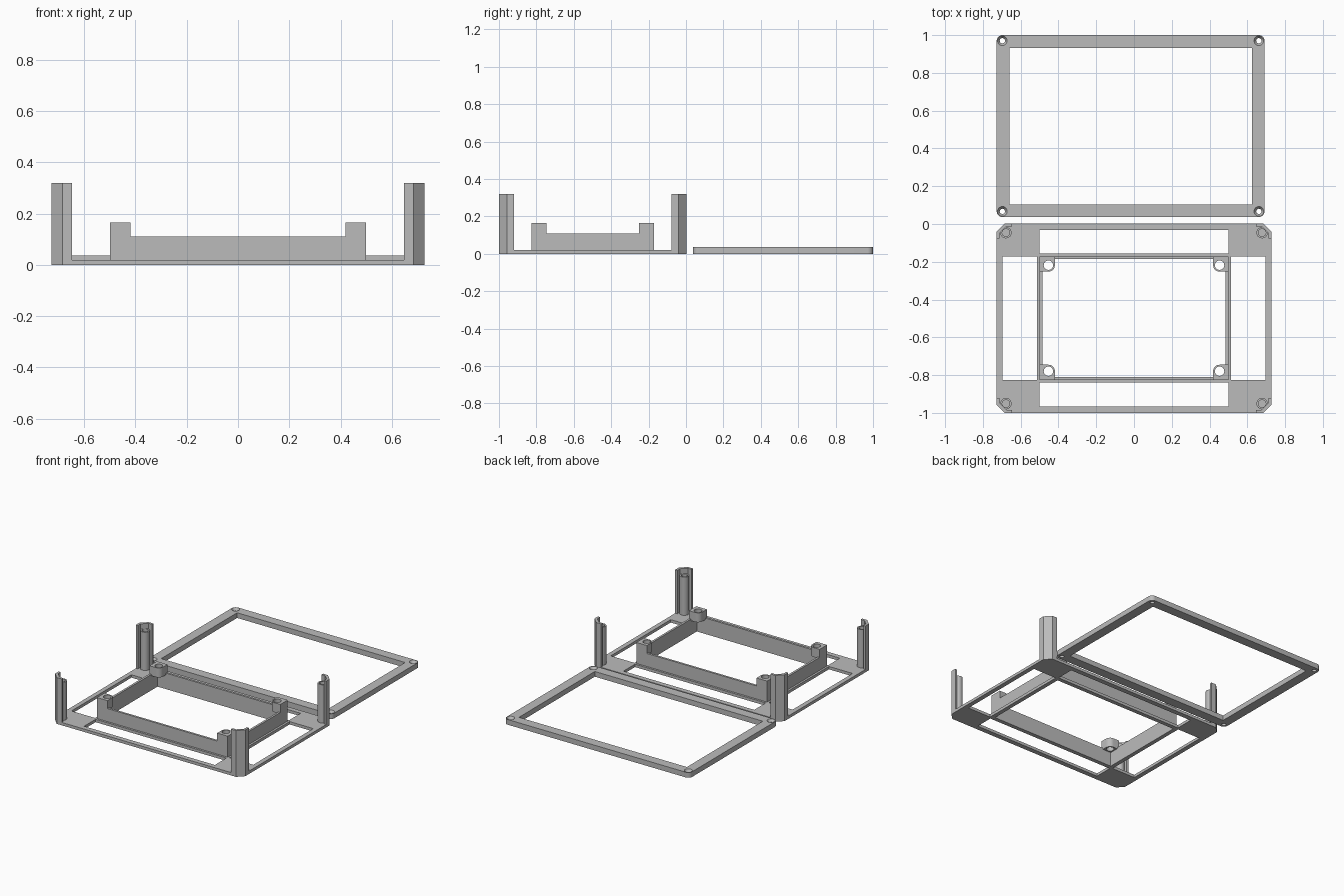
import bpy
import bmesh
from math import cos, sin, pi, radians
from mathutils import Vector

old = bpy.data.objects.get("Cube")
if old:
    bpy.data.objects.remove(old, do_unlink=True)

grey = bpy.data.materials.new("plain grey")
grey.use_nodes = True
grey.diffuse_color = (0.5, 0.5, 0.5, 1)
grey.node_tree.nodes["Principled BSDF"].inputs["Base Color"].default_value = (0.5, 0.5, 0.5, 1)


def finish(ob):
    ob.data.materials.clear()
    ob.data.materials.append(grey)
    bpy.ops.object.select_all(action='DESELECT')
    ob.select_set(True)
    bpy.context.view_layer.objects.active = ob
    bpy.ops.object.shade_smooth_by_angle(angle=radians(30))


def arc(x, y, r, start=0, end=2 * pi, n=24, closed=True):
    steps = n if closed else n + 1
    return [(x + r * cos(start + (end - start) * i / n),
             y + r * sin(start + (end - start) * i / n)) for i in range(steps)]


def rect(x0, x1, y0, y1):
    return [(x0, y0), (x1, y0), (x1, y1), (x0, y1)]


def plate(name, loops, z0, z1):
    """Extrude an outline; further loops become through holes."""
    curve = bpy.data.curves.new(name, 'CURVE')
    curve.dimensions = '2D'
    curve.fill_mode = 'BOTH'
    curve.extrude = (z1 - z0) / 2
    for loop in loops:
        s = curve.splines.new('POLY')
        s.points.add(len(loop) - 1)
        for p, (x, y) in zip(s.points, loop):
            p.co = (x, y, 0, 1)
        s.use_cyclic_u = True
    tmp = bpy.data.objects.new(name + "_outline", curve)
    bpy.context.collection.objects.link(tmp)
    deps = bpy.context.evaluated_depsgraph_get()
    mesh = bpy.data.meshes.new_from_object(tmp.evaluated_get(deps))
    bpy.data.objects.remove(tmp, do_unlink=True)
    bm = bmesh.new()
    bm.from_mesh(mesh)
    bmesh.ops.translate(bm, verts=bm.verts, vec=Vector((0, 0, (z0 + z1) / 2)))
    bmesh.ops.remove_doubles(bm, verts=bm.verts, dist=1e-5)
    bmesh.ops.recalc_face_normals(bm, faces=bm.faces)
    bm.to_mesh(mesh)
    bm.free()
    ob = bpy.data.objects.new(name, mesh)
    bpy.context.collection.objects.link(ob)
    finish(ob)
    return ob


# Base plate with chamfered corners and five windows
W, FRONT, BACK, C = 0.727, -1.0, 0.003, 0.042
BASE_H, TOP = 0.02, 0.32
outline = [(-W + C, FRONT), (W - C, FRONT), (W, FRONT + C), (W, BACK - C),
           (W - C, BACK), (-W + C, BACK), (-W, BACK - C), (-W, FRONT + C)]
wx, wf, wb, wt = 0.5, -0.826, -0.171, 0.015
windows = [rect(-wx + wt, wx - wt, wf + wt, wb - wt),
           rect(-wx, wx, BACK - 0.16, BACK - 0.034),
           rect(-wx, wx, FRONT + 0.034, FRONT + 0.16),
           rect(-0.695, -0.514, wf, wb), rect(0.514, 0.695, wf, wb)]
plate("base_plate", [outline] + windows, 0, BASE_H)

# Inner wall standing around the central opening
plate("inner_wall", [rect(-wx, wx, wf, wb), windows[0]], BASE_H, 0.11)

# Corner parts, placed by mirroring about the base centre
LID_H, SHELL, ARM = 0.036, 0.016, 0.08
for sx, side in ((1, "left"), (-1, "right")):
    for sy, end in ((1, "back"), (-1, "front")):
        tag = f"{end}_{side}"

        def place(points, cx, cy):
            # Local points run inwards from the outer corner
            return [(cx - sx * u, cy - sy * v) for u, v in points]

        # Screw boss on top of each wall corner, with rounded inner corner
        c, r = 0.047, 0.034
        body = [(0, 0), (c + r, 0)] + arc(c, c, r, 0, pi / 2, 8, False) + [(0, c + r)]
        wy = wb if sy > 0 else wf
        plate("screw_boss_" + tag,
              [place(body, sx * wx, wy), place(arc(c, c, 0.025), sx * wx, wy)], 0.1, 0.165)

        # Angled outer shell of each tower
        k = C + SHELL * 0.6
        shell = [(C, 0), (ARM, 0), (ARM, SHELL), (k, SHELL),
                 (SHELL, k), (SHELL, ARM), (0, ARM), (0, C)]
        ey = BACK if sy > 0 else FRONT
        plate("tower_shell_" + tag, [place(shell, sx * W, ey)], BASE_H, TOP)

        # Hollow pillar inside the shell, lower by the frame thickness
        p = 0.049
        plate("tower_pillar_" + tag,
              [place(arc(p, p, 0.03), sx * W, ey), place(arc(p, p, 0.02), sx * W, ey)],
              BASE_H, TOP - LID_H)

# Separate lid frame with rounded corners
x0, x1, y0, y1, R = -W, 0.691, 0.037, 1.0, 0.03
corners = [(x1 - R, y1 - R), (x0 + R, y1 - R), (x0 + R, y0 + R), (x1 - R, y0 + R)]
rounded = []
for i, (x, y) in enumerate(corners):
    rounded += arc(x, y, R, i * pi / 2, (i + 1) * pi / 2, 8, False)
m = 0.067
holes = [arc(x, y, 0.014) for x, y in corners]
lid = plate("lid_frame", [rounded, rect(x0 + m, x1 - m, y0 + m, y1 - m)] + holes, 0, LID_H)

# Countersinks in the lid screw holes
bm = bmesh.new()
for x, y in corners:
    g = bmesh.ops.create_cone(bm, cap_ends=True, segments=24,
                              radius1=0.012, radius2=0.026, depth=0.02)
    bmesh.ops.translate(bm, verts=g["verts"], vec=Vector((x, y, LID_H - 0.0095)))
cut_mesh = bpy.data.meshes.new("countersink_cutter")
bm.to_mesh(cut_mesh)
bm.free()
cutter = bpy.data.objects.new("countersink_cutter", cut_mesh)
bpy.context.collection.objects.link(cutter)
cutter.hide_render = True
mod = lid.modifiers.new("countersinks", 'BOOLEAN')
mod.operation = 'DIFFERENCE'
mod.solver = 'EXACT'
mod.object = cutter
bpy.context.view_layer.objects.active = lid
bpy.ops.object.modifier_apply(modifier=mod.name)
bpy.data.objects.remove(cutter, do_unlink=True)
finish(lid)
